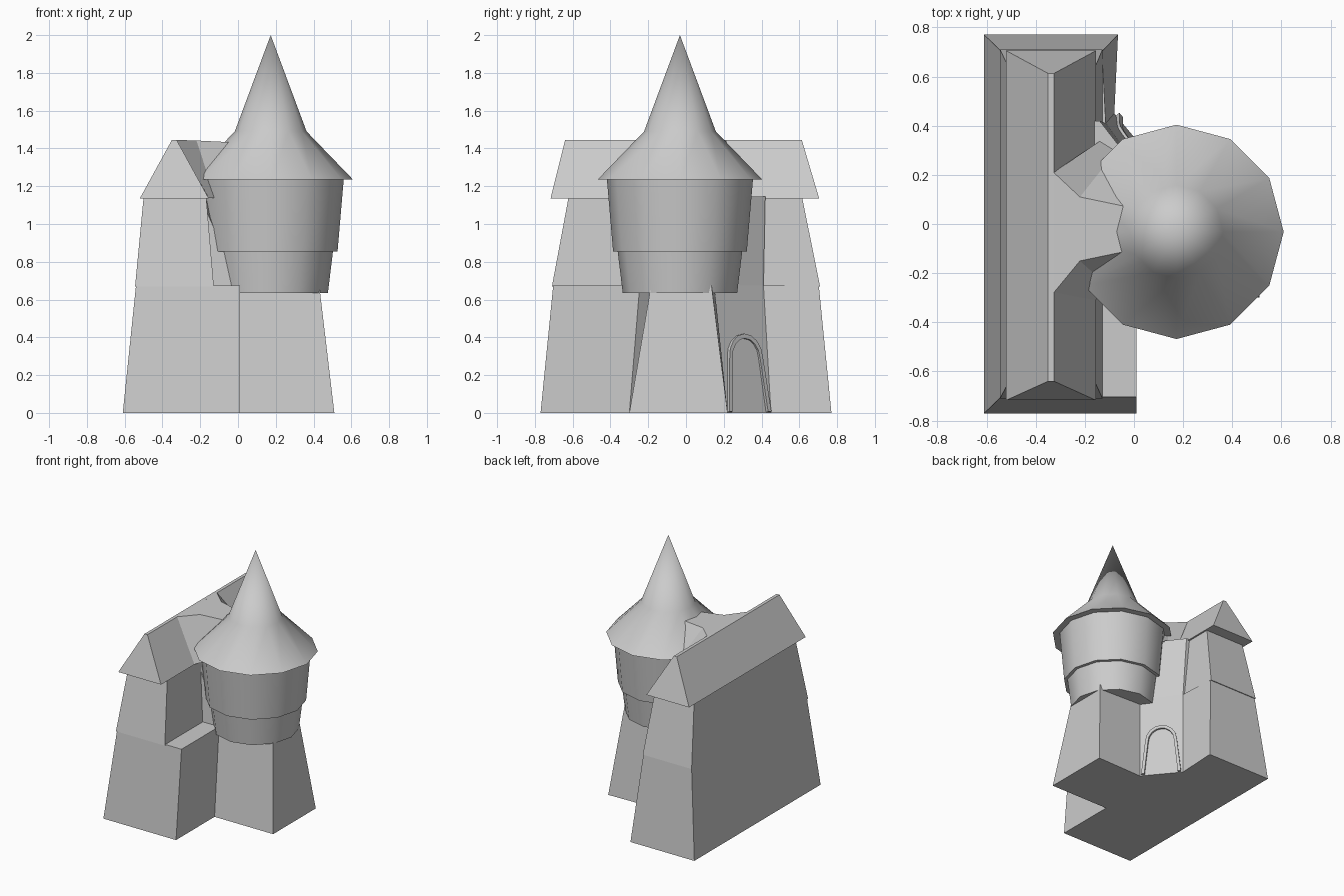
import bpy, bmesh, math
from mathutils import Vector

if "Cube" in bpy.data.objects:
    bpy.data.objects.remove(bpy.data.objects["Cube"])


def loft(name, rings, smooth=False):
    """Closed solid through rings of equal point count; a one-point last ring is an apex."""
    bm = bmesh.new()
    vs = [[bm.verts.new(p) for p in r] for r in rings]
    for a, b in zip(vs, vs[1:]):
        n = len(a)
        for i in range(n):
            j = (i + 1) % n
            if len(b) == 1:
                bm.faces.new((a[i], a[j], b[0]))
            else:
                bm.faces.new((a[i], a[j], b[j], b[i]))
    bm.faces.new(vs[0][::-1])
    if len(vs[-1]) > 1:
        bm.faces.new(vs[-1])
    bmesh.ops.recalc_face_normals(bm, faces=bm.faces)
    me = bpy.data.meshes.new(name)
    bm.to_mesh(me)
    bm.free()
    ob = bpy.data.objects.new(name, me)
    bpy.context.collection.objects.link(ob)
    if smooth:
        bpy.ops.object.select_all(action='DESELECT')
        ob.select_set(True)
        bpy.context.view_layer.objects.active = ob
        bpy.ops.object.shade_smooth_by_angle(angle=math.radians(35))
    return ob


def at(z, pts):
    return [(x, y, z) for x, y in pts]


def rect(z, x0, x1, y0, y1):
    return at(z, [(x0, y0), (x1, y0), (x1, y1), (x0, y1)])


def circle(z, r, n=12):
    return [(0.173 + r * math.cos(math.tau * i / n),
             -0.032 + r * math.sin(math.tau * i / n), z) for i in range(n)]


# ground floor: long house, tower foot and diagonal door wall
loft("ground_floor", [
    at(0, [(-.61, -.77), (.01, -.77), (.01, -.30), (.51, -.30), (.51, .22),
           (.12, .21), (-.08, .45), (-.065, .77), (-.61, .77)]),
    at(.675, [(-.54, -.703), (.01, -.703), (.01, -.245), (.43, -.185), (.43, .135),
              (.07, .15), (-.115, .41), (-.13, .703), (-.54, .703)])])

# upper storey and the piece joining it to the tower
loft("upper_storey", [rect(.668, -.545, -.128, -.71, .71),
                      rect(1.14, -.50, -.168, -.622, .615)])
loft("link_wall", [
    at(.66, [(-.25, -.25), (.01, -.245), (.07, .15), (-.115, .41), (-.25, .41)]),
    at(1.145, [(-.30, -.25), (-.20, -.22), (.03, .20), (-.14, .42), (-.30, .42)])])

# main roof with narrow flat ridge, and flared link roof
loft("main_roof", [rect(1.135, -.52, -.155, -.717, .705),
                   rect(1.445, -.35, -.325, -.64, .613)])
loft("link_roof", [
    at(1.137, [(-.155, -.31), (-.12, -.24), (0, -.15), (.05, .27), (-.07, .30), (-.135, .34)]),
    [(-.327, -.28, 1.445), (-.22, -.15, 1.442), (.02, -.10, 1.43),
     (.02, .06, 1.43), (-.22, .11, 1.442), (-.327, .21, 1.445)]])

# round tower
loft("tower_lower_drum", [circle(.635, .303), circle(.857, .330)], True)
loft("tower_upper_drum", [circle(.855, .354), circle(1.24, .387)], True)
loft("tower_roof", [circle(1.235, .436), circle(1.49, .19), [(.173, -.032, 2.0)]], True)

# arched door frame lying on the sloping door wall
base = Vector((.02, .33, 0))
u = Vector((-.20, .24, 0)).normalized()
v = Vector((-.042, -.05, .67)).normalized()
n = v.cross(u).normalized()
if n.x < 0:
    n = -n


def arch(foot, half, spring, rise):
    top = [(half * math.cos(math.pi * i / 8), spring + rise * math.sin(math.pi * i / 8))
           for i in range(9)]
    return [(foot, .005)] + top + [(-foot, .005)]


outline = arch(.145, .115, .29, .13) + arch(.122, .094, .29, .105)[::-1]
loft("door_frame", [[base + u * a + v * b + n * d for a, b in outline]
                    for d in (-.02, .018)])
